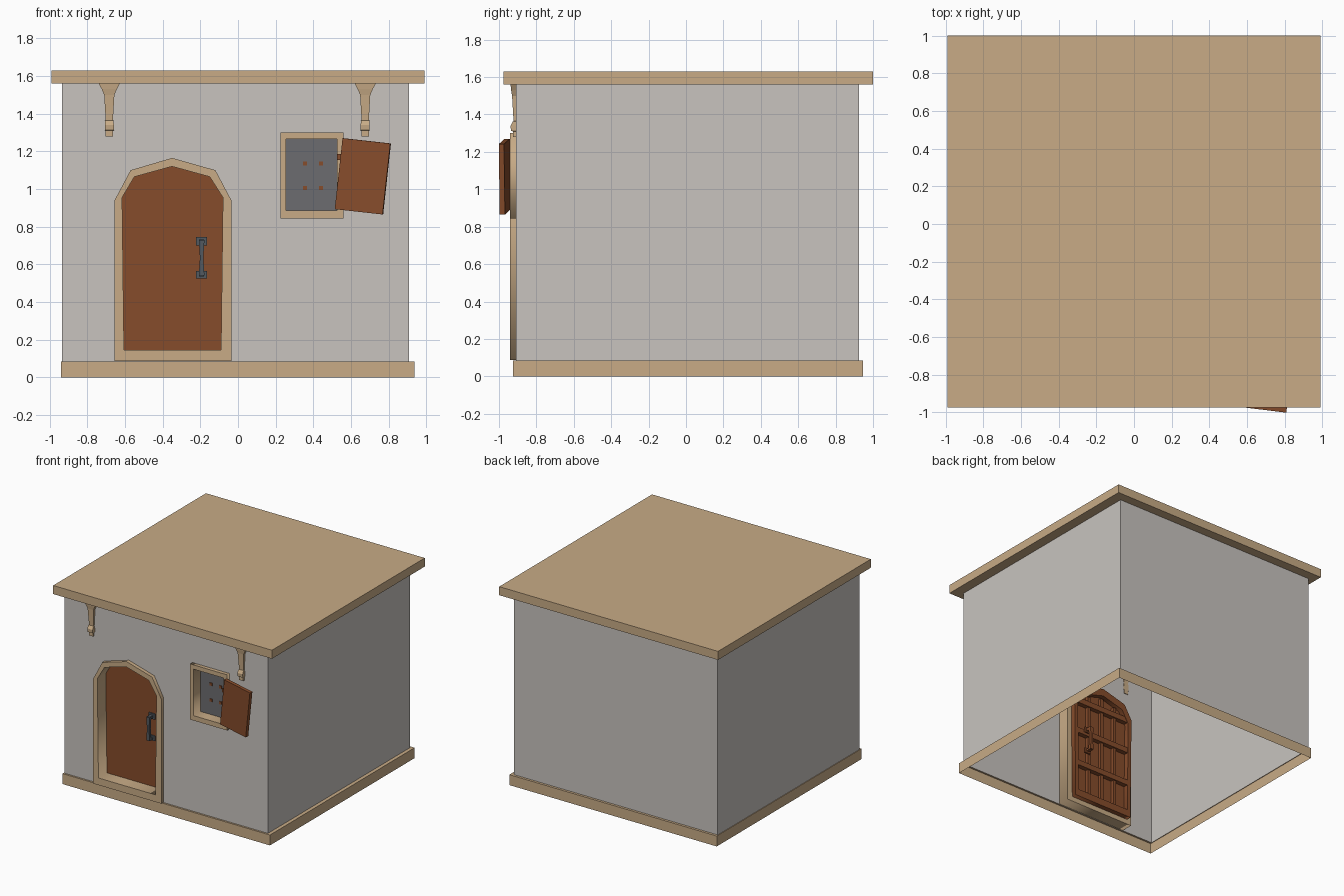
import bpy, bmesh, math
from mathutils import Matrix, Vector

if "Cube" in bpy.data.objects:
    bpy.data.objects.remove(bpy.data.objects["Cube"])


def material(name, rgb):
    m = bpy.data.materials.new(name)
    m.diffuse_color = (*rgb, 1)
    m.use_nodes = True
    m.node_tree.nodes["Principled BSDF"].inputs["Base Color"].default_value = m.diffuse_color
    return m


PLASTER = material("pale plaster", (0.58, 0.55, 0.52))
TIMBER = material("light timber", (0.58, 0.41, 0.24))
BROWN = material("red brown wood", (0.24, 0.072, 0.024))
IRON = material("dark iron", (0.085, 0.1, 0.115))
PANE = material("grey pane", (0.15, 0.15, 0.16))


def add(name, mesh, mat):
    mesh.materials.clear()
    mesh.materials.append(mat)
    ob = bpy.data.objects.new(name, mesh)
    bpy.context.collection.objects.link(ob)
    return ob


def box(name, x, y, z, mat, turn=None):
    """Box from (min, max) ranges, optionally turned about its centre."""
    mid = Vector([(a + b) / 2 for a, b in (x, y, z)])
    size = [b - a for a, b in (x, y, z)]
    bm = bmesh.new()
    bmesh.ops.create_cube(bm, size=1)
    bm.transform(Matrix.Translation(mid) @ (turn or Matrix()) @ Matrix.Diagonal((*size, 1)))
    mesh = bpy.data.meshes.new(name)
    bm.to_mesh(mesh)
    bm.free()
    return add(name, mesh, mat)


def profile(name, loops, y0, y1, mat):
    """Front outline (x, z) with holes, extruded from y0 to y1."""
    cu = bpy.data.curves.new(name + "_outline", 'CURVE')
    cu.dimensions = '2D'
    cu.extrude = (y1 - y0) / 2
    cu.fill_mode = 'BOTH' if y1 > y0 else 'FRONT'
    for pts in loops:
        sp = cu.splines.new('POLY')
        sp.points.add(len(pts) - 1)
        for p, (x, z) in zip(sp.points, pts):
            p.co = (x, z, 0, 1)
        sp.use_cyclic_u = True
    tmp = bpy.data.objects.new(name + "_tmp", cu)
    bpy.context.collection.objects.link(tmp)
    dg = bpy.context.evaluated_depsgraph_get()
    mesh = bpy.data.meshes.new_from_object(tmp.evaluated_get(dg))
    bpy.data.objects.remove(tmp)
    mesh.transform(Matrix.Translation((0, (y0 + y1) / 2, 0)) @ Matrix.Rotation(math.pi / 2, 4, 'X'))
    return add(name, mesh, mat)


def loft(name, rings, mat, closed=True, caps=False):
    """Skin between rings of equal point counts."""
    bm = bmesh.new()
    vs = [[bm.verts.new(p) for p in r] for r in rings]
    n = len(rings[0])
    for a, b in zip(vs, vs[1:]):
        for i in range(n if closed else n - 1):
            j = (i + 1) % n
            bm.faces.new((a[i], a[j], b[j], b[i]))
    if caps:
        bm.faces.new(vs[0][::-1])
        bm.faces.new(vs[-1])
    mesh = bpy.data.meshes.new(name)
    bm.to_mesh(mesh)
    bm.free()
    return add(name, mesh, mat)


def rect(x0, x1, z0, z1):
    return [(x0, z0), (x1, z0), (x1, z1), (x0, z1)]


def ring(x0, x1, y0, y1, z):
    return [(x1, y0, z), (x1, y1, z), (x0, y1, z), (x0, y0, z)]


def shrink(pts, c, s):
    return [(c[0] + (x - c[0]) * s, c[1] + (z - c[1]) * s) for x, z in pts]


# outlines of the door arch
door_outer = [(-.655, .087), (-.035, .087), (-.035, .94), (-.12, 1.10),
              (-.35, 1.165), (-.57, 1.10), (-.655, .94)]
door_inner = [(-.605, .145), (-.09, .145), (-.08, .955), (-.15, 1.065),
              (-.35, 1.12), (-.55, 1.065), (-.615, .955)]
window_outer = rect(.225, .56, .845, 1.30)
window_inner = rect(.255, .525, .885, 1.265)

# walls: front has openings, the other three are one open shell
W = (-.935, .908, -.91, .925)
profile("front_wall", [rect(W[0], W[1], .085, 1.56),
                       shrink(door_outer, (-.35, .6), .97),
                       shrink(window_outer, (.39, 1.07), .95)], W[2], W[2], PLASTER)
loft("side_and_back_walls", [ring(*W, .085), ring(*W, 1.56)], PLASTER, closed=False)

# plinth skirt and flat roof
B = (-.94, .937, -.925, .945)
loft("plinth", [ring(*B, 0), ring(*B, .085), ring(*W, .085)], TIMBER)
box("roof_slab", (-.99, .99), (-.975, 1.0), (1.56, 1.63), TIMBER)

# door frame and door
profile("door_frame", [door_outer, door_inner], -.94, -.815, TIMBER)
profile("door_panel", [shrink(door_inner, (-.35, .6), 1.01)], -.83, -.815, BROWN)
profile("door_back_rim", [shrink(door_inner, (-.35, .62), 1.04),
                          shrink(door_inner, (-.35, .62), .92)], -.815, -.775, BROWN)
for i, x in enumerate((-.475, -.35, -.225)):
    box(f"door_batten_{i}", (x - .014, x + .014), (-.82, -.79),
        (.17, 1.06 if i == 1 else 1.03), BROWN)
for i, z in enumerate((.42, .70, .96)):
    box(f"door_rail_{i}", (-.60, -.095), (-.82, -.778), (z - .022, z + .022), BROWN)

# door pulls, iron outside and wood inside
for side, y0, s, mat in (("outer", -.83, -1, IRON), ("inner", -.778, 1, BROWN)):
    def span(a, b):
        return tuple(sorted((y0 + s * a, y0 + s * b)))
    for z0, z1, n in ((.525, .565, "low"), (.70, .745, "high")):
        box(f"{side}_pull_plate_{n}", (-.222, -.165), span(-.005, .01), (z0, z1), mat)
        box(f"{side}_pull_post_{n}", (-.207, -.18), span(0, .05), (z0 + .012, z1 - .012), mat)
    ya, yb = span(.035, .058)
    loft(f"{side}_pull_grip", [ring(-.193 - w, -.193 + w, ya, yb, z)
                               for z, w in ((.54, .015), (.635, .009), (.73, .015))],
         mat, caps=True)

# window frame, pane and small pegs
profile("window_frame", [window_outer, window_inner], -.94, -.84, TIMBER)
box("window_pane", (.245, .54), (-.85, -.84), (.87, 1.28), PANE)
for i, (x, z) in enumerate(((.355, 1.135), (.44, 1.135), (.355, 1.005), (.44, 1.005))):
    box(f"window_peg_{i}", (x - .011, x + .011), (-.857, -.845), (z - .011, z + .011), BROWN)

# shutter hanging open and askew
tilt = Matrix.Rotation(math.radians(-7), 4, 'Z') @ Matrix.Rotation(math.radians(6.3), 4, 'Y')
box("shutter", (.534, .791), (-.983, -.955), (.878, 1.257), BROWN, tilt)
for i, z in enumerate((.96, 1.17)):
    box(f"shutter_hinge_{i}", (.525, .56), (-.955, -.93), (z - .015, z + .015), BROWN)

# two brackets under the roof
steps = ((1.28, .019, -.925), (1.31, .019, -.925), (1.312, .024, -.936), (1.34, .024, -.938),
         (1.362, .023, -.926), (1.364, .019, -.922), (1.50, .027, -.930), (1.53, .04, -.935),
         (1.56, .056, -.938))
for name, x in (("left_bracket", -.683), ("right_bracket", .675)):
    loft(name, [ring(x - w, x + w, y, -.905, z) for z, w, y in steps], TIMBER, caps=True)
